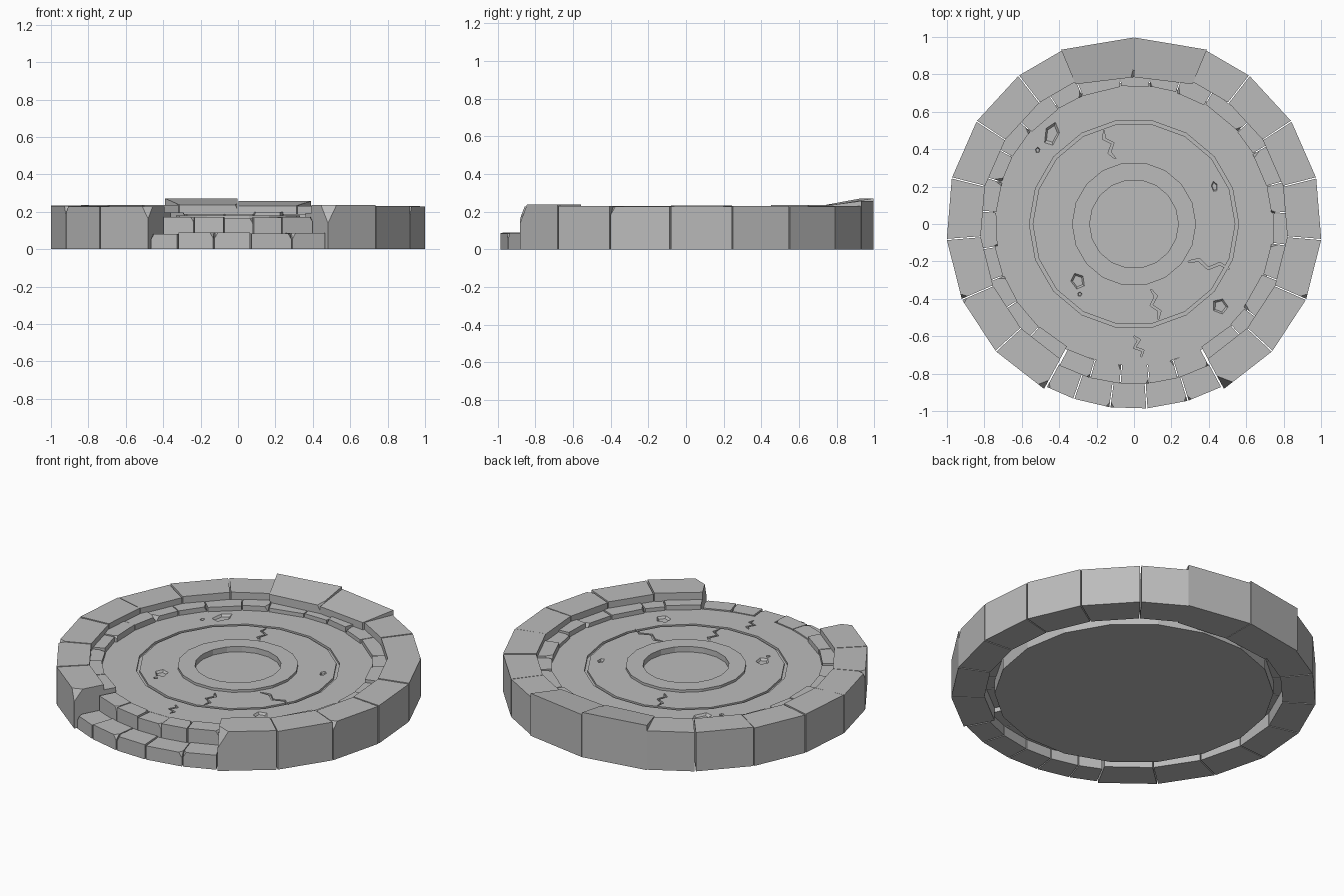
import bpy, bmesh, random
from math import sin, cos, radians, pi
from mathutils import Vector, Matrix

random.seed(4)
if "Cube" in bpy.data.objects:
    bpy.data.objects.remove(bpy.data.objects["Cube"])

stone = bpy.data.materials.new("grey stone")
stone.use_nodes = True
GREY = (0.5, 0.5, 0.5, 1)
stone.diffuse_color = GREY
stone.node_tree.nodes["Principled BSDF"].inputs["Base Color"].default_value = GREY


def add_object(name, bm):
    bmesh.ops.recalc_face_normals(bm, faces=bm.faces)
    mesh = bpy.data.meshes.new(name)
    bm.to_mesh(mesh)
    bm.free()
    mesh.materials.append(stone)
    ob = bpy.data.objects.new(name, mesh)
    bpy.context.collection.objects.link(ob)
    return ob


def polar(angle, r, z=0):
    a = radians(angle)
    return Vector((r * cos(a), r * sin(a), z))


def prism(bm, bottom, top):
    """Closed solid between two matching outlines."""
    lo = [bm.verts.new(p) for p in bottom]
    hi = [bm.verts.new(p) for p in top]
    bm.faces.new(lo)
    bm.faces.new(hi)
    for i in range(len(lo)):
        j = (i + 1) % len(lo)
        bm.faces.new((lo[i], lo[j], hi[j], hi[i]))


def block(name, a0, a1, inner, outer, z0, z_in, z_out=None, chips=()):
    """Wedge stone; inner/outer give the radius at each end.
    A chip is (radial side, angular side, size)."""
    z_out = z_out or z_in
    plan = [(a0, inner[0], z_in), (a0, outer[0], z_out),
            (a1, outer[1], z_out), (a1, inner[1], z_in)]
    bm = bmesh.new()
    prism(bm, [polar(a, r, z0) for a, r, z in plan],
          [polar(a, r, z) for a, r, z in plan])
    mid = (a0 + a1) / 2
    for sr, st, size in chips:
        r = outer if sr > 0 else inner
        end = 1 if st > 0 else 0
        corner = polar((a0, a1)[end], r[end], z_out if sr > 0 else z_in)
        n = (polar(mid, 0.6 * sr) + polar(mid + 90, st) + Vector((0, 0, 0.6))).normalized()
        cut = bmesh.ops.bisect_plane(bm, geom=bm.verts[:] + bm.edges[:] + bm.faces[:],
                                     plane_co=corner - n * size, plane_no=n, clear_outer=True)
        edges = [e for e in cut["geom_cut"] if isinstance(e, bmesh.types.BMEdge)]
        bmesh.ops.contextual_create(bm, geom=edges)
    return add_object(name, bm)


# Outer wall: mirrored runs of big stones with a gap for the steps
STEP = 360 / 19
GAP = 0.2
for side, word in ((1, "left"), (-1, "right")):
    for k in range(1, 8):
        ends = [90 - side * STEP * k, 90 - side * STEP * (k + 1)]
        if k == 1:
            ends[0] = 90 - side * 22.5
        a0, a1 = min(ends) + GAP, max(ends) - GAP
        chips = []
        if k == 7:
            chips = [(1, -side, 0.045 if side > 0 else 0.03)]
        elif k == 5:
            chips = [(1, -side, 0.02)]
        elif k == 6 and side < 0:
            chips = [(1, -1, 0.015)]
        block(f"wall_stone_{word}_{k}", a0, a1, (0.822, 0.822), (1.004, 1.004),
              0, random.uniform(0.227, 0.238), chips=chips)

# Raised, outward-sloping pair of stones at the back
block("back_stone_left", 67.3, 89.9, (0.81, 0.785), (1.01, 0.997), 0, 0.232, 0.257)
block("back_stone_right", 90.1, 112.7, (0.785, 0.81), (0.997, 1.01), 0, 0.237, 0.271,
      chips=[(-1, -1, 0.012)])

# Two steps in the front gap
low = (-118.3, -109, -97.5, -86, -73, -61.7)
high = (-118, -106, -95, -84.5, -74, -62)
for i in range(5):
    block(f"lower_step_{i}", low[i] + GAP, low[i + 1] - GAP, (0.85, 0.85), (0.988, 0.988),
          0, random.uniform(0.08, 0.09), chips=[(1, 1 if i % 2 else -1, 0.014)])
    block(f"upper_step_{i}", high[i] + GAP, high[i + 1] - GAP, (0.757, 0.757), (0.856, 0.856),
          0.06, random.uniform(0.162, 0.174), chips=[(-1 if i % 2 else 1, 1, 0.012)])

# Inner kerb of small uneven stones around the floor
COUNT = 23
edges = [-61.5 + 303 * (i + (random.uniform(-0.2, 0.2) if 0 < i < COUNT else 0)) / COUNT
         for i in range(COUNT + 1)]
for i in range(COUNT):
    r = random.uniform(0.735, 0.752)
    chips = [(-1, random.choice((-1, 1)), random.uniform(0.008, 0.018))]
    block(f"kerb_stone_{i}", edges[i] + GAP, edges[i + 1] - GAP, (r, r), (0.828, 0.828),
          0.08, random.uniform(0.185, 0.202), chips=chips if random.random() < 0.6 else ())

# Floor disc: lathed profile with a groove, a raised ring and a sunken centre
FLOOR = 0.165
profile = [(0.765, 0), (0.765, FLOOR), (0.56, FLOOR), (0.56, 0.152), (0.542, 0.152),
           (0.542, FLOOR), (0.332, FLOOR), (0.332, 0.18), (0.237, 0.18), (0.237, 0.147)]
SIDES = 18
bm = bmesh.new()
rings = [[bm.verts.new(polar(360 * s / SIDES, r, z)) for s in range(SIDES)] for r, z in profile]
for ra, rb in zip(rings, rings[1:]):
    for s in range(SIDES):
        t = (s + 1) % SIDES
        bm.faces.new((ra[s], ra[t], rb[t], rb[s]))
bm.faces.new(rings[0])
bm.faces.new(rings[-1])
floor = add_object("floor_disc", bm)

# Cutters: pitted chips and jagged cracks in the floor
bm = bmesh.new()
for x, y, w, h, turn in ((-0.44, 0.48, 0.04, 0.068, -0.3), (0.43, 0.2, 0.017, 0.03, 0.2),
                         (-0.3, -0.305, 0.038, 0.046, 0.4), (0.46, -0.44, 0.042, 0.045, 0.9),
                         (-0.515, 0.395, 0.013, 0.016, 0), (-0.29, -0.375, 0.013, 0.012, 1)):
    place = (Matrix.Translation((x, y, FLOOR)) @ Matrix.Rotation(turn, 4, "Z")
             @ Matrix.Diagonal((w, h, 1, 1)))
    bmesh.ops.create_cone(bm, cap_ends=True, segments=5, radius1=0.72, radius2=1.25,
                          depth=0.024, matrix=place)
for start, end in (((-0.1, 0.35), (-0.16, 0.5)), ((0.29, -0.2), (0.51, -0.24)),
                   ((0.09, -0.35), (0.13, -0.51)), ((0.0, -0.6), (0.04, -0.71))):
    p, q = Vector((*start, 0)), Vector((*end, 0))
    across = (q - p).normalized().cross(Vector((0, 0, 1)))
    line = [p.lerp(q, i / 4) + across * (0.018 * (-1) ** i) * (0 < i < 4) for i in range(5)]
    width = (0.003, 0.009, 0.007, 0.008, 0.002)
    outline = [c + across * w for c, w in zip(line, width)]
    outline += [c - across * w for c, w in reversed(list(zip(line, width)))]
    prism(bm, [c + Vector((0, 0, FLOOR - 0.013)) for c in outline],
          [c + Vector((0, 0, FLOOR + 0.01)) for c in outline])
cutter = add_object("floor_cutter", bm)
cutter.hide_render = True

mod = floor.modifiers.new("pits and cracks", "BOOLEAN")
mod.operation = "DIFFERENCE"
mod.solver = "EXACT"
mod.object = cutter
bpy.context.view_layer.update()
carved = bpy.data.meshes.new_from_object(floor.evaluated_get(bpy.context.evaluated_depsgraph_get()))
floor.modifiers.clear()
floor.data = carved
bpy.data.objects.remove(cutter)
